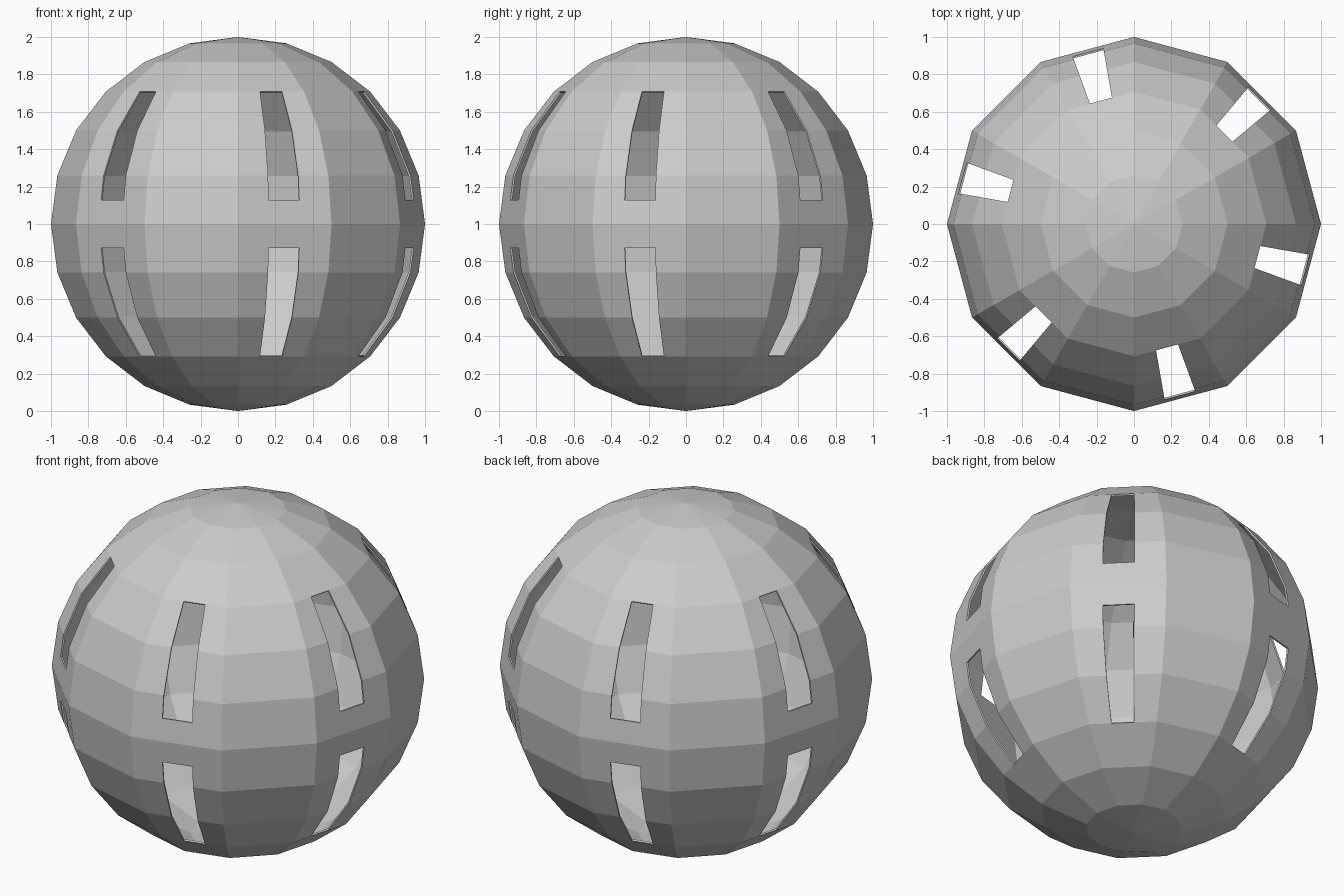
import bpy, bmesh
from math import sin, cos, pi
from mathutils import Vector

if "Cube" in bpy.data.objects:
    bpy.data.objects.remove(bpy.data.objects["Cube"])

SEGS, RINGS, WALL = 12, 12, 0.01

# Profile (radius, z) from pole to pole, with extra half rows beside the equator
ring = [(sin(pi * i / RINGS), 1 - cos(pi * i / RINGS)) for i in range(RINGS + 1)]
half = lambda a, b: ((a[0] + b[0]) / 2, (a[1] + b[1]) / 2)
profile = ring[:6] + [half(ring[5], ring[6]), ring[6], half(ring[6], ring[7])] + ring[7:]
SLOT_ROWS = {3, 4, 5, 8, 9, 10}

# Outline of the 12-gon: every other side is split in thirds for the slots
corner = lambda i: Vector((sin(2 * pi * i / SEGS), -cos(2 * pi * i / SEGS)))
outline, slot_cols = [], set()
for i in range(SEGS):
    outline.append(corner(i))
    if i % 2 == 0:
        slot_cols.add(len(outline))
        outline += [corner(i).lerp(corner(i + 1), t) for t in (1 / 3, 2 / 3)]

# Thin shell with open slots
bm = bmesh.new()
rows = [[bm.verts.new((r * p.x, r * p.y, z)) for p in outline] for r, z in profile]
n = len(outline)
for r in range(len(rows) - 1):
    for c in range(n):
        if r in SLOT_ROWS and c in slot_cols:
            continue
        d = (c + 1) % n
        bm.faces.new((rows[r][c], rows[r][d], rows[r + 1][d], rows[r + 1][c]))
bmesh.ops.remove_doubles(bm, verts=bm.verts, dist=1e-5)
bmesh.ops.recalc_face_normals(bm, faces=bm.faces)
mesh = bpy.data.meshes.new("slotted_ball")
bm.to_mesh(mesh)
bm.free()
ball = bpy.data.objects.new("slotted_ball", mesh)
bpy.context.collection.objects.link(ball)

# Wall thickness, grown inward
wall = ball.modifiers.new("wall", 'SOLIDIFY')
wall.thickness = WALL
wall.offset = -1
